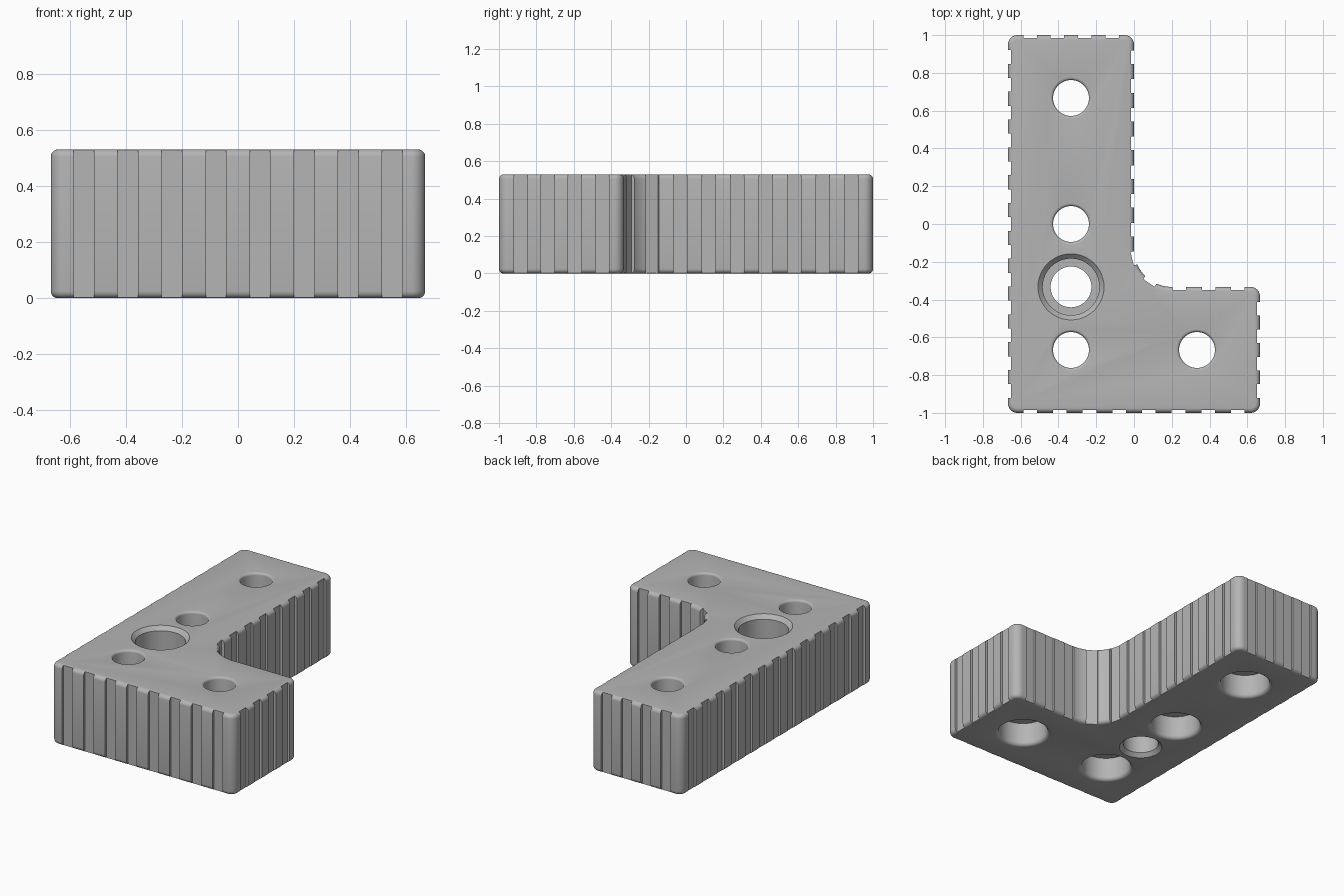
import bpy, bmesh
from math import pi, cos, sin
from mathutils import Matrix, Vector

if "Cube" in bpy.data.objects:
    bpy.data.objects.remove(bpy.data.objects["Cube"], do_unlink=True)

H, W, L, ARM = 0.53, 0.667, 1.0, 0.667     # height, half width, half length, arm width
STEP = ARM - L                             # y of the inner step
R_CORNER, R_INNER, R_RIM = 0.05, 0.2, 0.025
GROOVE, DEPTH = 0.072, 0.016

grey = bpy.data.materials.new("grey_plastic")
grey.use_nodes = True
colour = (0.46, 0.46, 0.46, 1)
grey.diffuse_color = colour
grey.node_tree.nodes["Principled BSDF"].inputs["Base Color"].default_value = colour


def make_object(name, bm):
    bmesh.ops.recalc_face_normals(bm, faces=bm.faces[:])
    mesh = bpy.data.meshes.new(name)
    bm.to_mesh(mesh)
    bm.free()
    mesh.materials.append(grey)
    obj = bpy.data.objects.new(name, mesh)
    bpy.context.collection.objects.link(obj)
    return obj


def arc(cx, cy, r, start, end, n=10):
    angles = [start + (end - start) * i / n for i in range(n + 1)]
    return [(cx + r * cos(a), cy + r * sin(a)) for a in angles]


# L-shaped body with rounded corners and rims
q, r = pi / 2, R_CORNER
outline = (arc(-W + r, -L + r, r, 2 * q, 3 * q)
           + arc(W - r, -L + r, r, 3 * q, 4 * q)
           + arc(W - r, STEP - r, r, 0, q)
           + arc(R_INNER, STEP + R_INNER, R_INNER, 3 * q, 2 * q, 20)
           + arc(-r, L - r, r, 0, q)
           + arc(-W + r, L - r, r, q, 2 * q))
bm = bmesh.new()
base = bm.faces.new([bm.verts.new((x, y, 0)) for x, y in outline])
top = bmesh.ops.extrude_face_region(bm, geom=[base])
bmesh.ops.translate(bm, vec=(0, 0, H), verts=[v for v in top["geom"] if isinstance(v, bmesh.types.BMVert)])
if not any(len(f.verts) > 4 and f.calc_center_median().z < 0.01 for f in bm.faces):
    bm.faces.new([v for v in bm.verts if v.co.z < 0.01])
rims = [e for e in bm.edges if abs(e.verts[0].co.z - e.verts[1].co.z) < 1e-5]
bmesh.ops.bevel(bm, geom=rims, offset=R_RIM, segments=5, profile=0.5, affect="EDGES")
body = make_object("corner_block", bm)


# Grip grooves: (position, outward angle)
grooves = []


def groove_row(start, end, count, angle):
    a, b = Vector(start), Vector(end)
    grooves.extend((a.lerp(b, i / (count - 1)), angle) for i in range(count))


groove_row((-0.55, -L), (0.55, -L), 8, -q)
groove_row((W, -0.884), (W, -0.449), 4, 0)
groove_row((0.24, STEP), (0.55, STEP), 3, q)
groove_row((0, -0.03), (0, 0.883), 7, 0)
groove_row((-0.55, L), (-0.116, L), 4, q)
groove_row((-W, -0.884), (-W, 0.884), 13, 2 * q)
for a in (1.075 * pi, 1.31 * pi):
    centre = Vector((R_INNER, STEP + R_INNER))
    grooves.append((centre + R_INNER * Vector((cos(a), sin(a))), a + pi))

bm = bmesh.new()
for pos, angle in grooves:
    place = (Matrix.Translation((pos.x, pos.y, H / 2)) @ Matrix.Rotation(angle, 4, "Z")
             @ Matrix.Diagonal((2 * DEPTH, GROOVE, 2 * H, 1)))
    bmesh.ops.create_cube(bm, size=1, matrix=place)
groove_cutter = make_object("groove_cutter", bm)


# Screw holes, turned from a radius and height profile
def turned_hole(bm, x, y, profile, n=48):
    rings = [[bm.verts.new((x + pr * cos(2 * pi * i / n), y + pr * sin(2 * pi * i / n), z))
              for i in range(n)] for pr, z in profile]
    for low, high in zip(rings, rings[1:]):
        for i in range(n):
            j = (i + 1) % n
            bm.faces.new((low[i], low[j], high[j], high[i]))
    bm.faces.new(rings[0][::-1])
    bm.faces.new(rings[-1])


f = 0.015
from_below = ([(0.175, -0.1)] + arc(0.15 + R_RIM, R_RIM, R_RIM, 3 * q, 2 * q, 6)
              + [(0.15, 0.155), (0.095, 0.155)]
              + arc(0.095 + f, H - f, f, 2 * q, q, 5) + [(0.095 + f, H + 0.1)])
from_above = [(0.132, -0.1), (0.132, 0), (0.108, 0.024), (0.108, 0.27), (0.15, 0.27),
              (0.15, H - 0.025), (0.175, H), (0.175, H + 0.1)]
bm = bmesh.new()
for x, y in ((-ARM / 2, 0.667), (-ARM / 2, 0), (-ARM / 2, -0.667), (ARM / 2, -0.667)):
    turned_hole(bm, x, y, from_below)
turned_hole(bm, -ARM / 2, STEP, from_above)
hole_cutter = make_object("hole_cutter", bm)

# Cut the body and finish
bpy.ops.object.select_all(action="DESELECT")
bpy.context.view_layer.objects.active = body
body.select_set(True)
for cutter in (groove_cutter, hole_cutter):
    cutter.hide_render = True
    mod = body.modifiers.new(cutter.name, "BOOLEAN")
    mod.operation, mod.solver, mod.object = "DIFFERENCE", "EXACT", cutter
    bpy.ops.object.modifier_apply(modifier=mod.name)
    bpy.data.objects.remove(cutter, do_unlink=True)
bpy.ops.object.shade_smooth_by_angle(angle=pi / 6)
